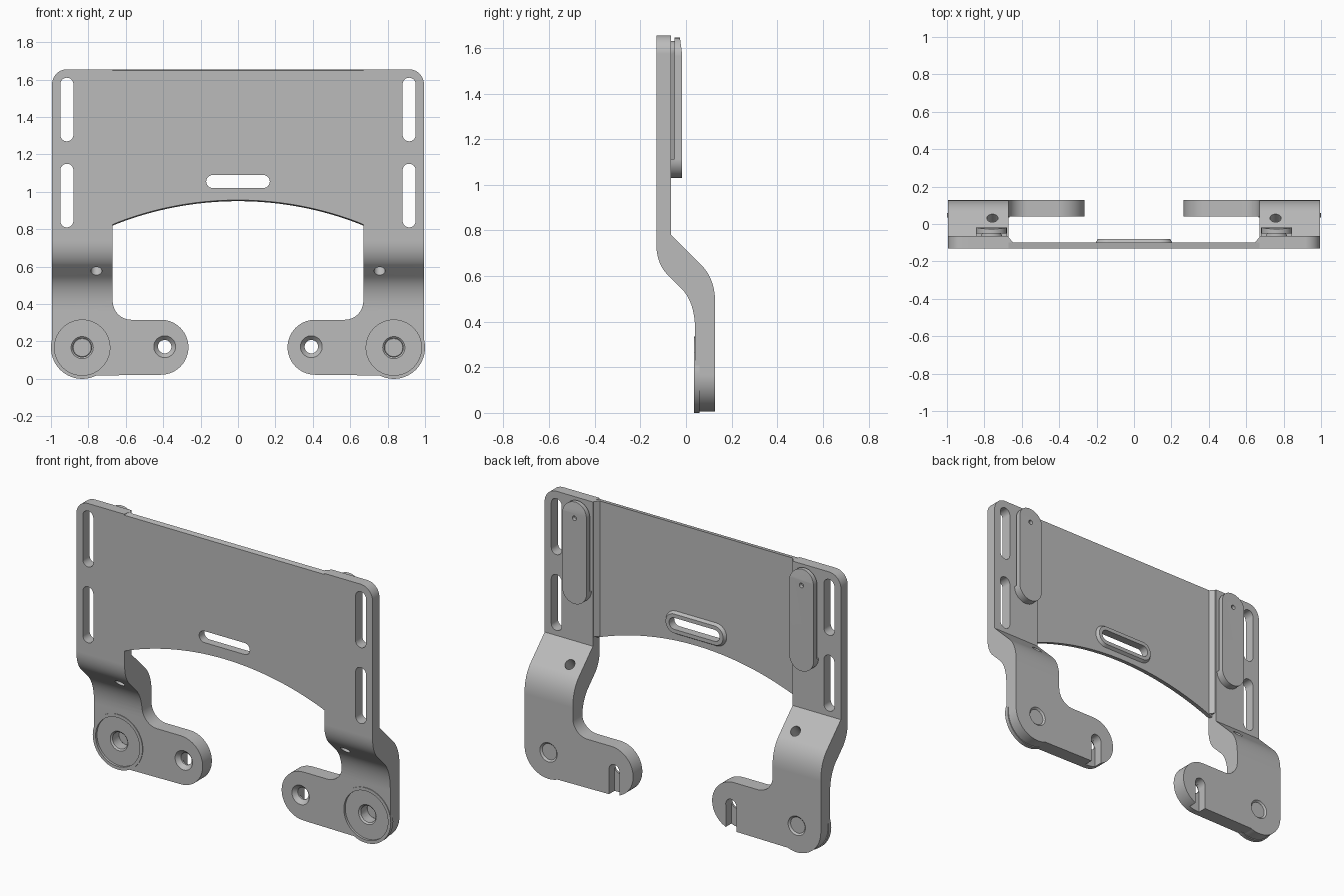
import bpy, bmesh, math
from mathutils import Vector

if "Cube" in bpy.data.objects:
    bpy.data.objects.remove(bpy.data.objects["Cube"])

grey = bpy.data.materials.new("plain_grey")
grey.use_nodes = True
grey.diffuse_color = (0.5, 0.5, 0.5, 1)
grey.node_tree.nodes["Principled BSDF"].inputs["Base Color"].default_value = (0.5, 0.5, 0.5, 1)


def arc(cx, cz, r, start, end, n=16):
    return [(cx + r * math.cos(math.radians(start + (end - start) * i / n)),
             cz + r * math.sin(math.radians(start + (end - start) * i / n))) for i in range(n + 1)]


def circle(cx, cz, r, n=40):
    return arc(cx, cz, r, 0, 360, n)[:-1]


def slot(cx, z0, z1, r):
    # upright rounded slot outline
    return arc(cx, z1 - r, r, 0, 180) + arc(cx, z0 + r, r, 180, 360)


def flat_slot(half, cz, r):
    # level rounded slot outline centred on x = 0
    return arc(half - r, cz, r, -90, 90) + arc(r - half, cz, r, 90, 270)


def bezier(p0, p1, p2, n=12):
    out = []
    for i in range(n + 1):
        t = i / n
        out.append(tuple((1 - t) ** 2 * a + 2 * t * (1 - t) * b + t * t * c
                         for a, b, c in zip(p0, p1, p2)))
    return out


def prism(name, outline, near, far, axis="y", far_outline=None):
    # extrude an outline along an axis, optionally lofting to a second outline
    place = {"x": lambda p, d: (d, p[0], p[1]),
             "y": lambda p, d: (p[0], d, p[1]),
             "z": lambda p, d: (p[0], p[1], d)}[axis]
    bm = bmesh.new()
    a = [bm.verts.new(place(p, near)) for p in outline]
    b = [bm.verts.new(place(p, far)) for p in (far_outline or outline)]
    bm.faces.new(a)
    bm.faces.new(b[::-1])
    for i in range(len(a)):
        j = (i + 1) % len(a)
        bm.faces.new((a[i], b[i], b[j], a[j]))
    bmesh.ops.recalc_face_normals(bm, faces=bm.faces)
    mesh = bpy.data.meshes.new(name)
    bm.to_mesh(mesh)
    bm.free()
    mesh.materials.append(grey)
    obj = bpy.data.objects.new(name, mesh)
    bpy.context.collection.objects.link(obj)
    return obj


def activate(obj):
    bpy.ops.object.select_all(action="DESELECT")
    obj.select_set(True)
    bpy.context.view_layer.objects.active = obj


def combine(obj, tool, operation="DIFFERENCE"):
    activate(obj)
    mod = obj.modifiers.new("combine", "BOOLEAN")
    mod.operation, mod.solver, mod.object = operation, "EXACT", tool
    bpy.ops.object.modifier_apply(modifier=mod.name)
    bpy.data.objects.remove(tool)


def cut(obj, outline, near, far, axis="y", far_outline=None):
    combine(obj, prism("cutter", outline, near, far, axis, far_outline))


def finish(obj, mirror=True):
    activate(obj)
    bpy.ops.object.shade_smooth_by_angle(angle=math.radians(30))
    if mirror:
        obj.modifiers.new("other_side", "MIRROR").use_mirror_merge = False
    weighted = obj.modifiers.new("even_shading", "WEIGHTED_NORMAL")
    weighted.keep_sharp = True


TOP, FRONT, STEP = 1.655, -0.13, -0.065
FOOT, BACK, INNER, OUTER = 0.04, 0.128, 0.67, 0.994
BOSS = (0.833, 0.167)

# Side arm: bent strip trimmed to its front outline
bend = ([(FRONT, TOP)] + bezier((FRONT, 0.74), (FRONT, 0.66), (-0.085, 0.61))
        + bezier((-0.025, 0.55), (FOOT, 0.49), (FOOT, 0.36))
        + [(FOOT, -0.1), (BACK, -0.1)]
        + bezier((BACK, 0.48), (BACK, 0.585), (0.07, 0.645)) + [(STEP, 0.78), (STEP, TOP)])
arm = prism("side_arm", bend, 0.2, 1.1, "x")
outline = ([(INNER, TOP)] + arc(OUTER - 0.08, TOP - 0.08, 0.08, 90, 0)
           + arc(*BOSS, OUTER - BOSS[0], 0, -112, 24)
           + arc(0.412, 0.169, 0.147, -90, -270, 28)
           + arc(INNER - 0.1, 0.416, 0.1, -90, 0))
combine(arm, prism("trim", outline, -0.4, 0.4), "INTERSECT")

# Front boss with recess and through hole
combine(arm, prism("boss", circle(*BOSS, 0.167, 56), 0.036, 0.06), "UNION")
cut(arm, circle(*BOSS, 0.148, 56), -0.05, 0.05)
cut(arm, circle(*BOSS, 0.05), 0, 0.2)
cut(arm, circle(*BOSS, 0.066), 0.044, 0.06, far_outline=circle(*BOSS, 0.048))
cut(arm, circle(*BOSS, 0.048), 0.118, 0.134, far_outline=circle(*BOSS, 0.064))

# Toe hole, its countersink, and the open slot behind it
toe = (0.392, 0.172)
cut(arm, circle(*toe, 0.036), 0, 0.2)
cut(arm, circle(*toe, 0.064), 0.034, 0.066, far_outline=circle(*toe, 0.034))
cut(arm, slot(toe[0], -0.2, 0.21, 0.035), 0.075, 0.2)

# Strap slots near the outer edge
for low, high in ((1.27, 1.61), (0.81, 1.15)):
    cut(arm, slot(0.915, low, high, 0.035), -0.3, 0.1)

# Slanted pin hole through the bend
pin = prism("pin_cutter", circle(0, 0, 0.03, 28), -0.2, 0.2, "z")
pin.location = (0.757, 0.0, 0.643)
pin.rotation_mode = "QUATERNION"
pin.rotation_quaternion = Vector((0, 0.07, 0.09)).to_track_quat("Z", "Y")
bpy.context.view_layer.update()
combine(arm, pin)
finish(arm)

# Thin centre panel with arched lower edge
def panel_outline(inset):
    arch = arc(0, -0.84, 1.79 + inset, 112, 68, 40)
    arch[0], arch[-1] = (-INNER, arch[0][1]), (INNER, arch[-1][1])
    return arch + [(INNER, TOP - inset), (-INNER, TOP - inset)]


panel = prism("centre_panel", panel_outline(0.006), FRONT, -0.098, far_outline=panel_outline(0))
cut(panel, flat_slot(0.17, 1.055, 0.035), -0.2, 0)
finish(panel, False)

# Raised rim round the centre slot on the back
rim = prism("slot_rim", flat_slot(0.205, 1.055, 0.07), -0.099, -0.08,
            far_outline=flat_slot(0.193, 1.055, 0.058))
cut(rim, flat_slot(0.17, 1.055, 0.035), -0.2, 0)
finish(rim, False)

# Sloped step between thin panel and thick arm
step = prism("panel_step", [(INNER, -0.072), (INNER, -0.1), (0.645, -0.1)], 0.835, TOP, "z")
finish(step)

# Back clip: rounded plate on a narrow stem with a full-depth lower end
clip_x, clip_r = 0.762, 0.082
plate = prism("back_clip", slot(clip_x, 1.03, 1.645, clip_r), -0.05, -0.018)
cut(plate, [(-0.018, 1.58), (0.02, 1.58), (0.02, 1.7), (-0.034, 1.7)], 0.6, 0.9, "x")
cut(plate, circle(clip_x, 1.55, 0.014, 20), -0.04, 0.05)
finish(plate)
stem = prism("clip_stem", slot(clip_x, 1.06, 1.63, 0.06), -0.068, -0.049,
             far_outline=slot(clip_x, 1.06, 1.63, 0.05))
finish(stem)
end = prism("clip_lower_end", arc(clip_x, 1.03 + clip_r, clip_r, 180, 360), -0.068, -0.049)
finish(end)
